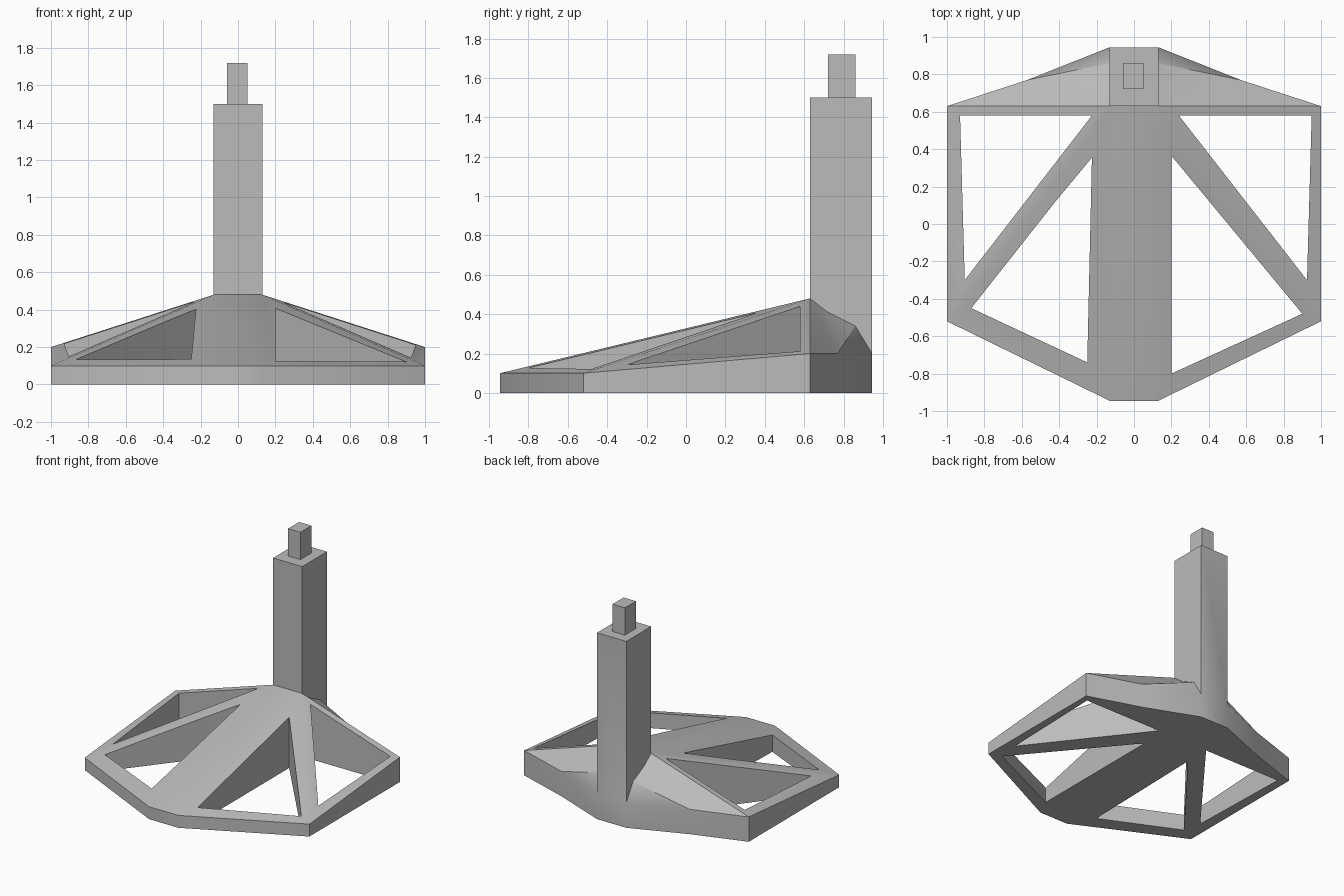
import bpy
import bmesh
import math

cube = bpy.data.objects.get("Cube")
if cube:
    bpy.data.objects.remove(cube, do_unlink=True)

# Single plain grey
grey = bpy.data.materials.new("plain grey")
grey.use_nodes = True
colour = (0.5, 0.5, 0.5, 1)
grey.diffuse_color = colour
grey.node_tree.nodes["Principled BSDF"].inputs["Base Color"].default_value = colour


def finish(bm, name):
    bmesh.ops.remove_doubles(bm, verts=bm.verts, dist=0.0005)
    bmesh.ops.recalc_face_normals(bm, faces=bm.faces)
    mesh = bpy.data.meshes.new(name)
    bm.to_mesh(mesh)
    bm.free()
    mesh.materials.append(grey)
    obj = bpy.data.objects.new(name, mesh)
    bpy.context.collection.objects.link(obj)
    return obj


def face(bm, points):
    return bm.faces.new([bm.verts.new(p) for p in points])


# Key points of the +x half: base rim, roof ridge and post
W, FRONT, BACK, POST_Y, POST_TOP = 0.13, -0.945, 0.945, 0.63, 1.5
nose = (W, FRONT, 0.1)
corner = (1, -0.52, 0.1)
wing = (1, POST_Y, 0.2)
bend = (0.57, 0.77, 0.2)
heel = (W, BACK, 0.2)
apex = (W, POST_Y, 0.48)
shoulder = (W, 0.72, 0.41)
hip = (W, 0.86, 0.34)
post_front = (W, POST_Y, POST_TOP)
post_back = (W, BACK, POST_TOP)


def ground(p):
    return (p[0], p[1], 0)


def flip(p):
    return (-p[0], p[1], p[2])


rim = [nose, corner, wing, bend, heel]
roof = [
    [apex, nose, corner], [apex, corner, wing], [apex, wing, bend],
    [apex, bend, shoulder], [shoulder, bend, hip], [hip, bend, heel],
    [apex, shoulder, hip, heel, post_back, post_front],
]
sides = [[a, b, ground(b), ground(a)] for a, b in zip(rim, rim[1:])]

# Base and post as one closed body
bm = bmesh.new()
for f in roof + sides:
    face(bm, f)
    face(bm, [flip(p) for p in f])
profile = [ground(nose), nose, apex, post_front, post_back, heel, ground(heel)]
for a, b in zip(profile, profile[1:]):
    face(bm, [a, b, flip(b), flip(a)])
floor = [ground(p) for p in rim]
face(bm, floor + [flip(p) for p in reversed(floor)])
body = finish(bm, "base_and_post")

# Triangular openings cut through the base
openings = [
    [(0.95, 0.58), (0.24, 0.58), (0.925, -0.30)],
    [(0.20, 0.365), (0.20, -0.80), (0.90, -0.48)],
    [(-0.93, 0.58), (-0.225, 0.58), (-0.905, -0.30)],
    [(-0.225, 0.355), (-0.42, 0.12), (-0.87, -0.45), (-0.25, -0.74)],
]
bm = bmesh.new()
for outline in openings:
    bottom = face(bm, [(x, y, -0.1) for x, y in outline])
    top = bmesh.ops.extrude_face_region(bm, geom=[bottom])["geom"]
    bmesh.ops.translate(bm, vec=(0, 0, 0.8),
                        verts=[v for v in top if isinstance(v, bmesh.types.BMVert)])
cutter = finish(bm, "opening_cutter")
cutter.hide_render = True

cut = body.modifiers.new("openings", "BOOLEAN")
cut.operation = "DIFFERENCE"
cut.solver = "EXACT"
cut.object = cutter
bpy.ops.object.select_all(action="DESELECT")
body.select_set(True)
bpy.context.view_layer.objects.active = body
bpy.ops.object.modifier_apply(modifier=cut.name)
bpy.data.objects.remove(cutter, do_unlink=True)
bpy.ops.object.shade_smooth_by_angle(angle=math.radians(30))

# Small peg on top of the post
bm = bmesh.new()
bmesh.ops.create_cube(bm, size=1)
bmesh.ops.scale(bm, vec=(0.11, 0.14, 0.22), verts=bm.verts)
bmesh.ops.translate(bm, vec=(-0.005, 0.792, POST_TOP + 0.11), verts=bm.verts)
finish(bm, "top_peg")
